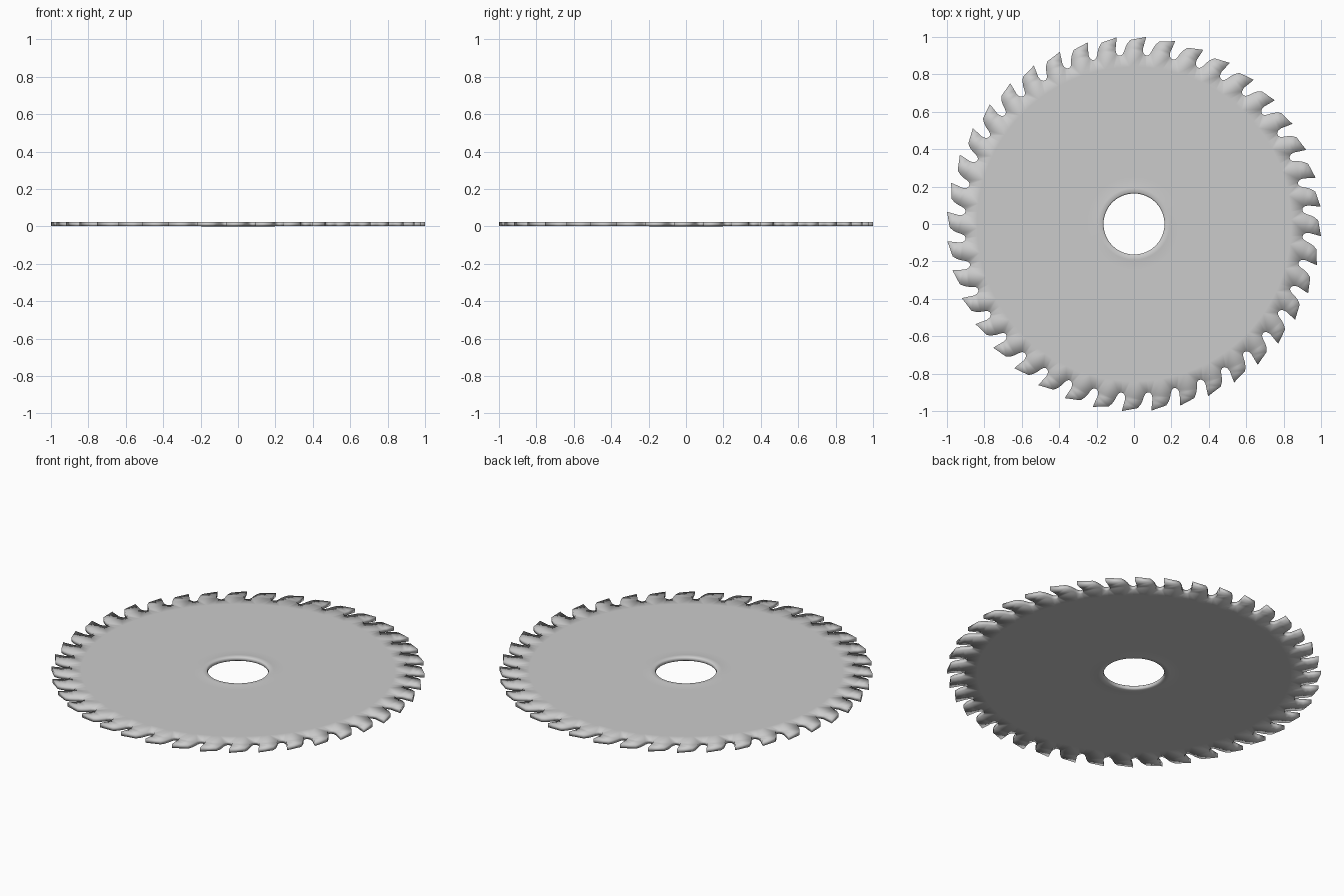
import bpy, bmesh
from math import cos, sin, radians

if "Cube" in bpy.data.objects:
    bpy.data.objects.remove(bpy.data.objects["Cube"])

TEETH = 40
PITCH = 360 / TEETH
TIP_ANGLE = 86.3          # angle of the first tooth tip
SUB = 3                   # inner ring segments per tooth
BOT, TOP = 0.001, 0.024   # plate faces
COLLAR_BOT, COLLAR_TOP = 0.0, 0.025

# One gullet and the tooth back after it: (degrees clockwise from tip, radius)
TOOTH = [(0.75, 0.903), (1.45, 0.909), (2.0, 0.924), (2.5, 0.945),
         (3.2, 0.966), (4.2, 0.985), (9.0, 1.002),
         (8.5, 0.958), (8.2, 0.937), (8.4, 0.917), (8.95, 0.906)]

bm = bmesh.new()


def vert(r, deg, z):
    a = radians(deg)
    return bm.verts.new((r * cos(a), r * sin(a), z))


def ring(r, z):
    n = TEETH * SUB
    return [vert(r, TIP_ANGLE - 0.75 - i * PITCH / SUB, z) for i in range(n)]


def bridge(a, b):
    n = len(a)
    for i in range(n):
        j = (i + 1) % n
        bm.faces.new((a[i], a[j], b[j], b[i]))


def toothed_loop(z):
    return [vert(r, TIP_ANGLE - t * PITCH - d, z)
            for t in range(TEETH) for d, r in TOOTH]


# Toothed rim: one face per tooth, top and bottom, plus the edge wall
outer_top, outer_bot = toothed_loop(TOP), toothed_loop(BOT)
rim_top, rim_bot = ring(0.84, TOP), ring(0.84, BOT)
k = len(TOOTH)
for outer, rim in ((outer_top, rim_top), (outer_bot, rim_bot)):
    for t in range(TEETH):
        edge = [outer[(t * k + i) % len(outer)] for i in range(k + 1)]
        base = [rim[(t * SUB + i) % len(rim)] for i in range(SUB + 1)]
        bm.faces.new(edge + base[::-1])
bridge(outer_top, outer_bot)

# Plate, raised collar and bore, from the top rim round to the bottom rim
section = [(0.25, TOP), (0.198, TOP), (0.192, COLLAR_TOP), (0.170, COLLAR_TOP),
           (0.163, COLLAR_TOP - 0.005), (0.163, COLLAR_BOT + 0.005),
           (0.170, COLLAR_BOT), (0.192, COLLAR_BOT), (0.198, BOT), (0.25, BOT)]
loops = [rim_top] + [ring(r, z) for r, z in section] + [rim_bot]
for a, b in zip(loops, loops[1:]):
    bridge(a, b)

bmesh.ops.recalc_face_normals(bm, faces=bm.faces)
for f in bm.faces:
    f.smooth = True
# Split the concave tooth faces cleanly
bmesh.ops.triangulate(bm, faces=[f for f in bm.faces if len(f.verts) > 4])

mesh = bpy.data.meshes.new("saw_blade")
bm.to_mesh(mesh)
bm.free()
blade = bpy.data.objects.new("saw_blade", mesh)
bpy.context.collection.objects.link(blade)
